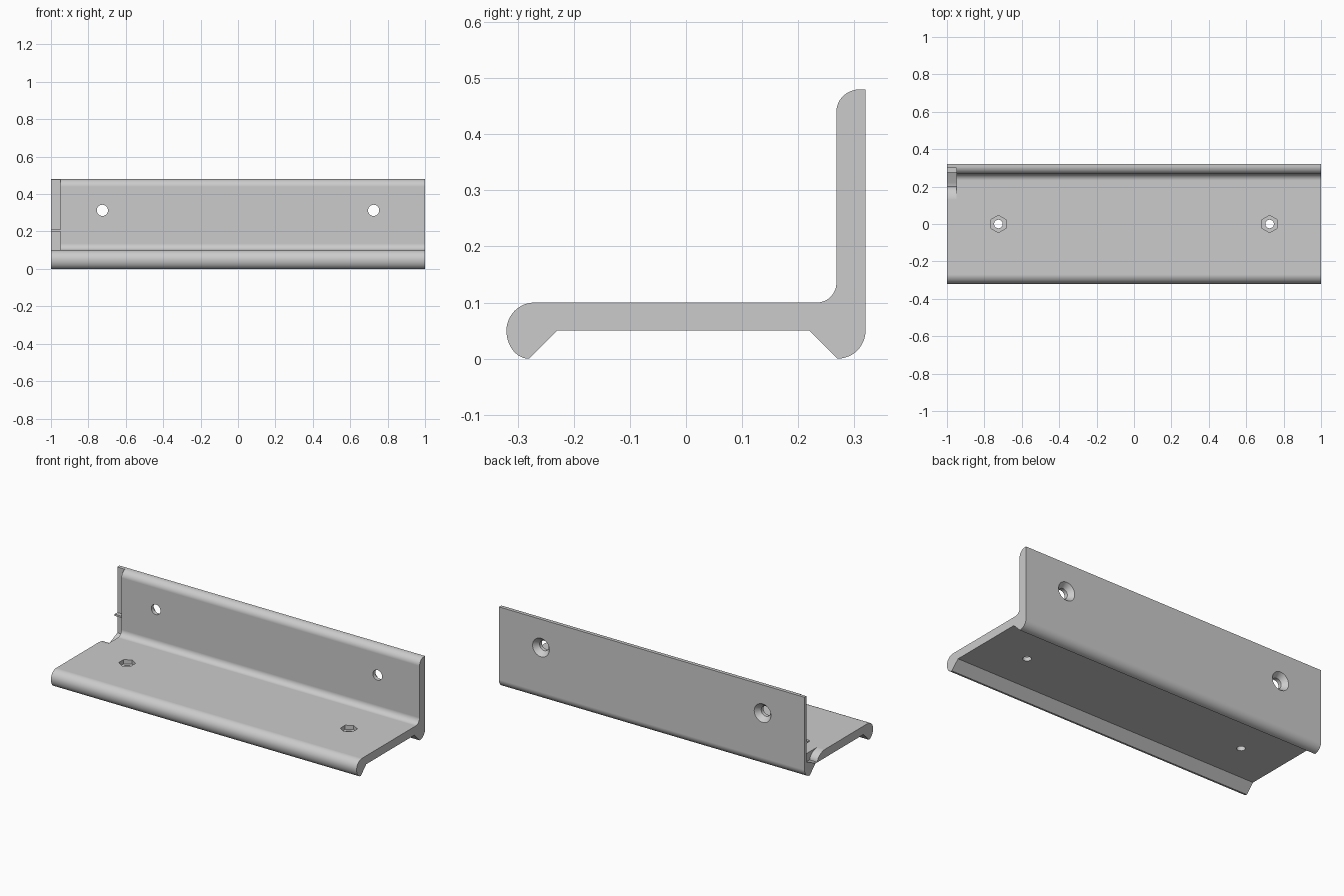
import bpy, bmesh
from math import cos, sin, pi, radians
from mathutils import Matrix

if "Cube" in bpy.data.objects:
    bpy.data.objects.remove(bpy.data.objects["Cube"])


def arc(cy, cz, ry, rz, a0, a1, n=12):
    return [(cy + ry * cos(radians(a0 + (a1 - a0) * i / n)),
             cz + rz * sin(radians(a0 + (a1 - a0) * i / n))) for i in range(n + 1)]


def make(name, bm):
    bmesh.ops.recalc_face_normals(bm, faces=bm.faces)
    me = bpy.data.meshes.new(name)
    bm.to_mesh(me)
    bm.free()
    ob = bpy.data.objects.new(name, me)
    bpy.context.collection.objects.link(ob)
    return ob


def prism(name, pts, x0, x1):
    bm = bmesh.new()
    f = bm.faces.new([bm.verts.new((x0, y, z)) for y, z in pts])
    g = bmesh.ops.extrude_face_region(bm, geom=[f])["geom"]
    bmesh.ops.translate(bm, vec=(x1 - x0, 0, 0),
                        verts=[v for v in g if isinstance(v, bmesh.types.BMVert)])
    return make(name, bm)


def cone(name, r1, r2, depth, loc, rot=Matrix(), n=32):
    bm = bmesh.new()
    bmesh.ops.create_cone(bm, cap_ends=True, segments=n, radius1=r1, radius2=r2,
                          depth=depth, matrix=Matrix.Translation(loc) @ rot)
    return make(name, bm)


def cut(ob, cutter):
    cutter.hide_render = True
    bpy.context.view_layer.objects.active = ob
    m = ob.modifiers.new("cut", 'BOOLEAN')
    m.operation, m.solver, m.object = 'DIFFERENCE', 'EXACT', cutter
    bpy.ops.object.modifier_apply(modifier=m.name)
    bpy.data.objects.remove(cutter)


# L-shaped rail section: two feet, rounded front lip, filleted upright
section = [(-0.28, 0), (-0.23, 0.05), (0.22, 0.05)]
section += arc(0.27, 0.05, 0.05, 0.05, -90, 0)
section += [(0.32, 0.48)]
section += arc(0.31, 0.44, 0.042, 0.04, 90, 180)
section += arc(0.233, 0.135, 0.035, 0.035, 0, -90)
section += arc(-0.27, 0.05, 0.05, 0.05, 90, 180)
section += arc(-0.28, 0.05, 0.04, 0.05, 180, 270)[1:-1]
rail = prism("angle_rail", section, -1, 1)

# Recess at the left end, leaving a thin back plate with a small tab
notch = arc(0.12, 0.05, 0.08, 0.0505, 90, 0)
notch += [(0.222, 0.053), (0.30, 0.09), (0.30, 0.20), (0.275, 0.20),
          (0.275, 0.21), (0.30, 0.21), (0.30, 0.6), (0.12, 0.6)]
cut(rail, prism("end_notch", notch, -1.05, -0.95))

# Screw holes with countersinks at the back, bolt holes with hex nut pockets
to_y = Matrix.Rotation(-pi / 2, 4, 'X')
for s in (-1, 1):
    x = s * 0.725
    cut(rail, cone("screw_hole", 0.03, 0.03, 0.3, (x, 0.3, 0.313), to_y))
    cut(rail, cone("countersink", 0.03, 0.058, 0.034, (x, 0.307, 0.313), to_y))
    cut(rail, cone("bolt_hole", 0.023, 0.023, 0.3, (x, 0, 0.08)))
    cut(rail, cone("nut_pocket", 0.046, 0.046, 0.05, (x, 0, 0.1), n=6))

bpy.ops.object.select_all(action='DESELECT')
rail.select_set(True)
bpy.context.view_layer.objects.active = rail
bpy.ops.object.shade_smooth_by_angle(angle=radians(28))
w = rail.modifiers.new("even_normals", 'WEIGHTED_NORMAL')
w.keep_sharp = True
